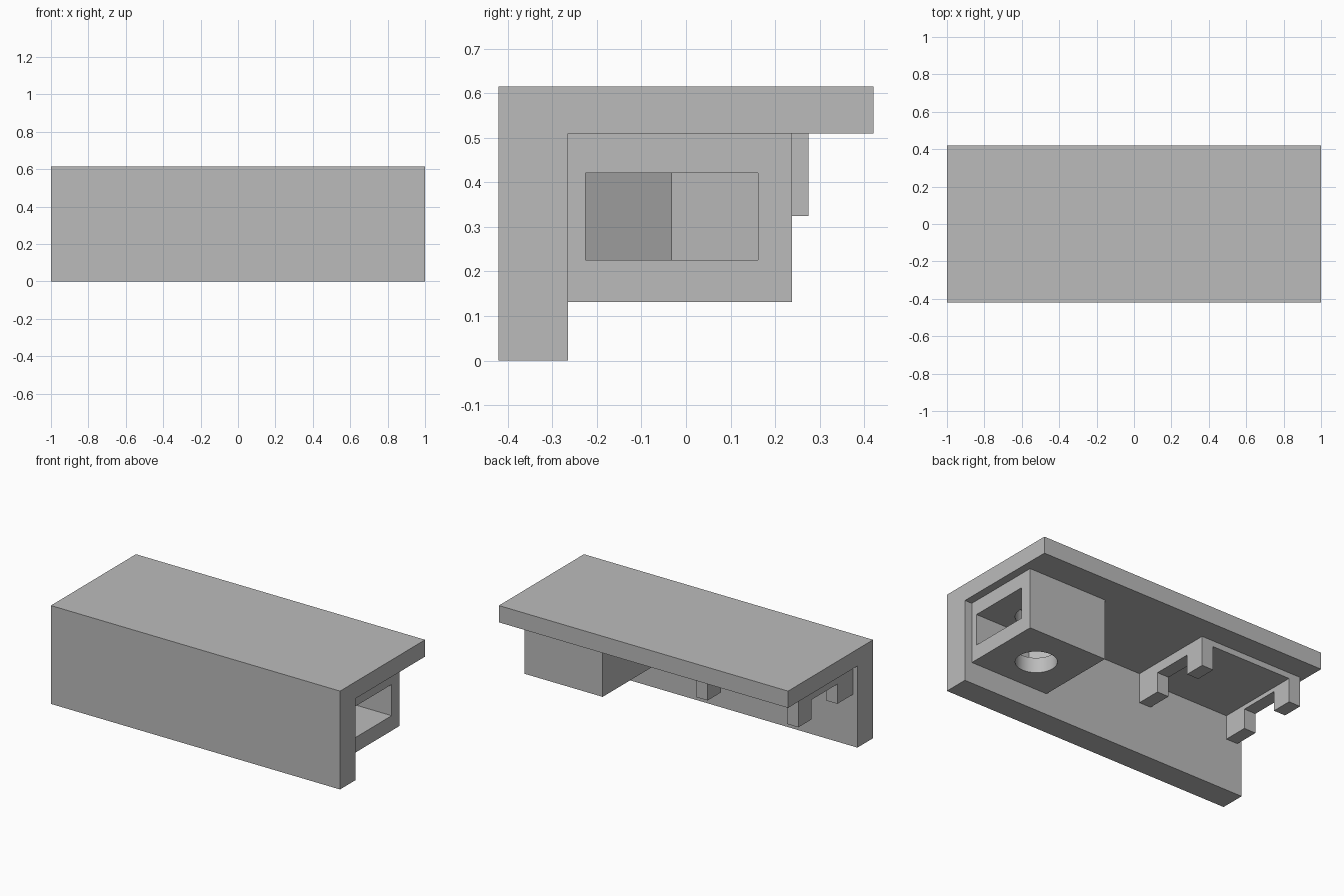
import bpy
import bmesh
import math
from mathutils import Vector

cube = bpy.data.objects.get("Cube")
if cube:
    bpy.data.objects.remove(cube, do_unlink=True)

grey = bpy.data.materials.new("plain_grey")
grey.use_nodes = True
colour = (0.5, 0.5, 0.5, 1)
grey.diffuse_color = colour
grey.node_tree.nodes["Principled BSDF"].inputs["Base Color"].default_value = colour


def prism(name, points, direction):
    """Extrude a closed outline of 3D points along a direction."""
    bm = bmesh.new()
    face = bm.faces.new([bm.verts.new(p) for p in points])
    new = bmesh.ops.extrude_face_region(bm, geom=[face])["geom"]
    bmesh.ops.translate(bm, vec=Vector(direction),
                        verts=[v for v in new if isinstance(v, bmesh.types.BMVert)])
    bmesh.ops.recalc_face_normals(bm, faces=bm.faces)
    mesh = bpy.data.meshes.new(name)
    bm.to_mesh(mesh)
    bm.free()
    mesh.materials.append(grey)
    obj = bpy.data.objects.new(name, mesh)
    bpy.context.collection.objects.link(obj)
    return obj


def box(name, x, y, z):
    outline = [(x[0], y[0], z[0]), (x[1], y[0], z[0]),
               (x[1], y[1], z[0]), (x[0], y[1], z[0])]
    return prism(name, outline, (0, 0, z[1] - z[0]))


def cut(target, cutter):
    mod = target.modifiers.new("cut", "BOOLEAN")
    mod.operation = "DIFFERENCE"
    mod.solver = "EXACT"
    mod.object = cutter
    bpy.context.view_layer.objects.active = target
    bpy.ops.object.modifier_apply(modifier=mod.name)
    bpy.data.objects.remove(cutter, do_unlink=True)


# L-shaped shell: front wall and top plate in one profile
wall, under, top = -0.265, 0.51, 0.615
profile = [(-0.42, 0), (wall, 0), (wall, under),
           (0.42, under), (0.42, top), (-0.42, top)]
prism("shell", [(-1, y, z) for y, z in profile], (2, 0, 0))

# Mounting block with a hexagon-ended side slot and a vertical bolt hole
block = box("mounting_block", (0.41, 0.95), (wall, 0.2375), (0.132, under))
cx, cy, half = 0.68, -0.032, 0.193
side = half / math.sqrt(3)
slot = [(1.1, cy - half), (1.1, cy + half), (cx - side, cy + half),
        (cx - 2 * side, cy), (cx - side, cy - half)]
cut(block, prism("slot_cutter", [(x, y, 0.226) for x, y in slot], (0, 0, 0.195)))
segments, radius = 48, 0.117
circle = [(cx + radius * math.cos(math.tau * i / segments),
           cy + radius * math.sin(math.tau * i / segments), 0.1)
          for i in range(segments)]
cut(block, prism("hole_cutter", circle, (0, 0, 0.5)))

# Clip bracket: thin plate, end ribs and four legs
x0, x1, y1, width = -0.97, -0.262, 0.275, 0.08
box("bracket_plate", (x0, x1), (wall, y1), (0.474, under))
for end, xs in (("left", (x1 - width, x1)), ("right", (x0, x0 + width))):
    box(end + "_rib", xs, (wall, y1), (0.448, under))
    box(end + "_front_leg", xs, (wall, -0.11), (0.325, under))
    box(end + "_back_leg", xs, (0.145, y1), (0.325, under))

# Smooth only the bolt hole, keep all edges sharp
bpy.ops.object.select_all(action="DESELECT")
block.select_set(True)
bpy.context.view_layer.objects.active = block
bpy.ops.object.shade_smooth_by_angle(angle=math.radians(30))
